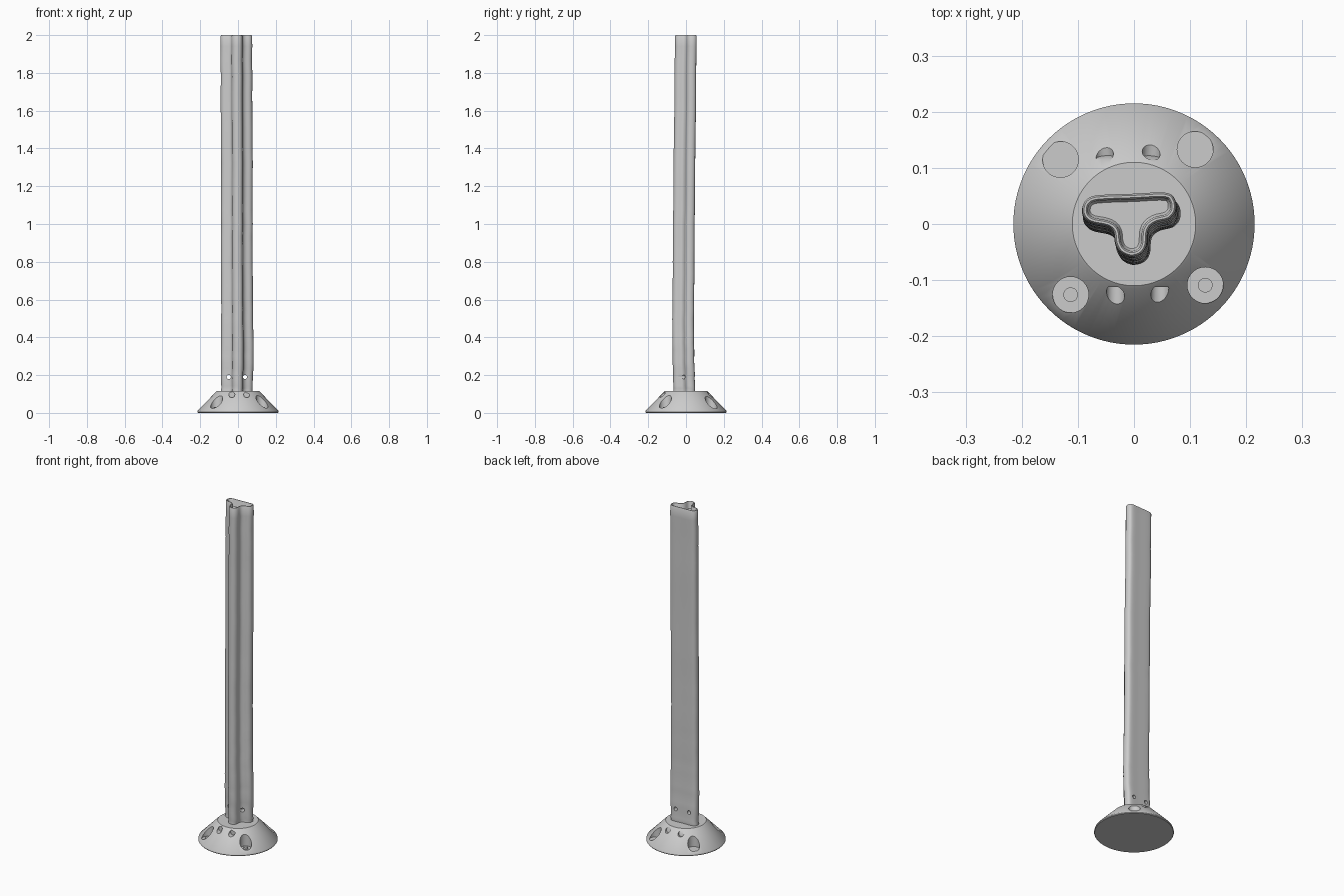
import bpy, bmesh, math, random
from mathutils import Vector, Matrix

if "Cube" in bpy.data.objects:
    bpy.data.objects.remove(bpy.data.objects["Cube"])

random.seed(4)


def finish(bm, name, angle=35):
    bmesh.ops.recalc_face_normals(bm, faces=bm.faces[:])
    me = bpy.data.meshes.new(name)
    bm.to_mesh(me)
    bm.free()
    ob = bpy.data.objects.new(name, me)
    bpy.context.collection.objects.link(ob)
    return ob


def smooth(ob, angle=35):
    bpy.ops.object.select_all(action='DESELECT')
    ob.select_set(True)
    bpy.context.view_layer.objects.active = ob
    bpy.ops.object.shade_smooth_by_angle(angle=math.radians(angle))


def cylinder(bm, start, end, radius):
    a, b = Vector(start), Vector(end)
    rot = (b - a).to_track_quat('Z', 'Y').to_matrix().to_4x4()
    bmesh.ops.create_cone(bm, cap_ends=True, segments=32, radius1=radius, radius2=radius,
                          depth=(b - a).length, matrix=Matrix.Translation((a + b) / 2) @ rot)


def drill(ob, holes, name):
    bm = bmesh.new()
    for start, end, radius in holes:
        cylinder(bm, start, end, radius)
    cutter = finish(bm, name)
    cutter.hide_render = True
    mod = ob.modifiers.new("drill", 'BOOLEAN')
    mod.operation, mod.solver, mod.object = 'DIFFERENCE', 'EXACT', cutter
    bpy.ops.object.select_all(action='DESELECT')
    ob.select_set(True)
    bpy.context.view_layer.objects.active = ob
    bpy.ops.object.modifier_apply(modifier=mod.name)
    bpy.data.objects.remove(cutter)


def catmull(p0, p1, p2, p3, t):
    return 0.5 * (2 * p1 + (p2 - p0) * t + (2 * p0 - 5 * p1 + 4 * p2 - p3) * t * t
                  + (3 * p1 - p0 - 3 * p2 + p3) * t ** 3)


def skin(bm, rings):
    n = len(rings[0])
    loops = [[bm.verts.new(p) for p in ring] for ring in rings]
    for a, b in zip(loops, loops[1:]):
        for i in range(n):
            j = (i + 1) % n
            bm.faces.new((a[i], a[j], b[j], b[i]))
    bm.faces.new(loops[0])
    bm.faces.new(loops[-1])


# conical base with bolt recesses
profile = [(0.212, 0), (0.215, 0.004), (0.213, 0.012), (0.115, 0.113), (0.110, 0.117)]
bm = bmesh.new()
skin(bm, [[(r * math.cos(i * math.tau / 96), r * math.sin(i * math.tau / 96), z)
           for i in range(96)] for r, z in profile])
base = finish(bm, "base")
wells = [(-0.131, 0.115), (0.109, 0.133), (0.127, -0.109), (-0.113, -0.126)]
holes = [((x, y, 0.022), (x, y, 0.2), 0.032) for x, y in wells]
holes += [((x, -0.112, 0.097), (x, -0.25, 0.097), 0.016) for x in (-0.033, 0.046)]
holes += [((x, 0.118, 0.094), (x * 1.25, 0.25, 0.125), 0.016) for x in (-0.052, 0.030)]
drill(base, holes, "base_cutter")
smooth(base)

# bolt heads in the two front recesses
for i, (x, y) in enumerate(wells[2:]):
    bm = bmesh.new()
    cylinder(bm, (x, y, 0.018), (x, y, 0.032), 0.013)
    bolt = finish(bm, f"bolt_{i + 1}")
    smooth(bolt)

# rounded T cross-section of the post
outline = [Vector(p) for p in (
    (0.0, 0.054), (0.055, 0.056), (0.072, 0.045), (0.074, 0.024), (0.062, 0.009),
    (0.038, 0.002), (0.025, -0.011), (0.022, -0.038), (0.012, -0.053), (-0.006, -0.058),
    (-0.024, -0.050), (-0.033, -0.034), (-0.036, -0.014), (-0.048, -0.004),
    (-0.078, 0.003), (-0.091, 0.017), (-0.090, 0.036), (-0.078, 0.048), (-0.055, 0.052))]
n = len(outline)
section = [catmull(*(outline[(i + k) % n] for k in (-1, 0, 1, 2)), t / 5)
           for i in range(n) for t in range(5)]


def inset(d):
    m = len(section)
    out = []
    for i, p in enumerate(section):
        t = (section[(i + 2) % m] - section[i - 2]).normalized()
        out.append(p + Vector((t.y, -t.x)) * d)
    return out


# post centreline: height, x shift, y shift, x scale
path = [Vector(p) for p in (
    (0.108, 0.002, -0.008, 1.0), (0.16, 0.003, -0.009, 1.0), (0.30, 0.005, -0.013, 1.04),
    (0.50, 0.004, -0.014, 1.01), (0.80, 0.002, -0.012, 1.0), (1.15, 0.003, -0.009, 1.0),
    (1.60, 0.001, -0.004, 1.0), (1.994, 0.0, 0.0, 1.0))]
rings = []
for i in range(len(path) - 1):
    quad = [path[max(0, min(len(path) - 1, i + k))] for k in (-1, 0, 1, 2)]
    for t in range(5):
        z, dx, dy, s = catmull(*quad, t / 5)
        dx += random.uniform(-0.001, 0.001)
        dy += random.uniform(-0.001, 0.001)
        rings.append([(p.x * s + dx, p.y + dy, z) for p in section])
# softened rim and shallow hollow in the top
for d, z in ((0, 1.994), (0.003, 2.0), (0.007, 2.0), (0.010, 1.995), (0.011, 1.965),
             (0.014, 1.960)):
    rings.append([(p.x, p.y, z) for p in inset(d)])
bm = bmesh.new()
skin(bm, rings)
post = finish(bm, "post")

# bolt holes through the foot of the post
drill(post, [((x, -0.2, 0.19), (x, 0.2, 0.19), 0.011) for x in (-0.049, 0.037)], "post_cutter")
smooth(post)
